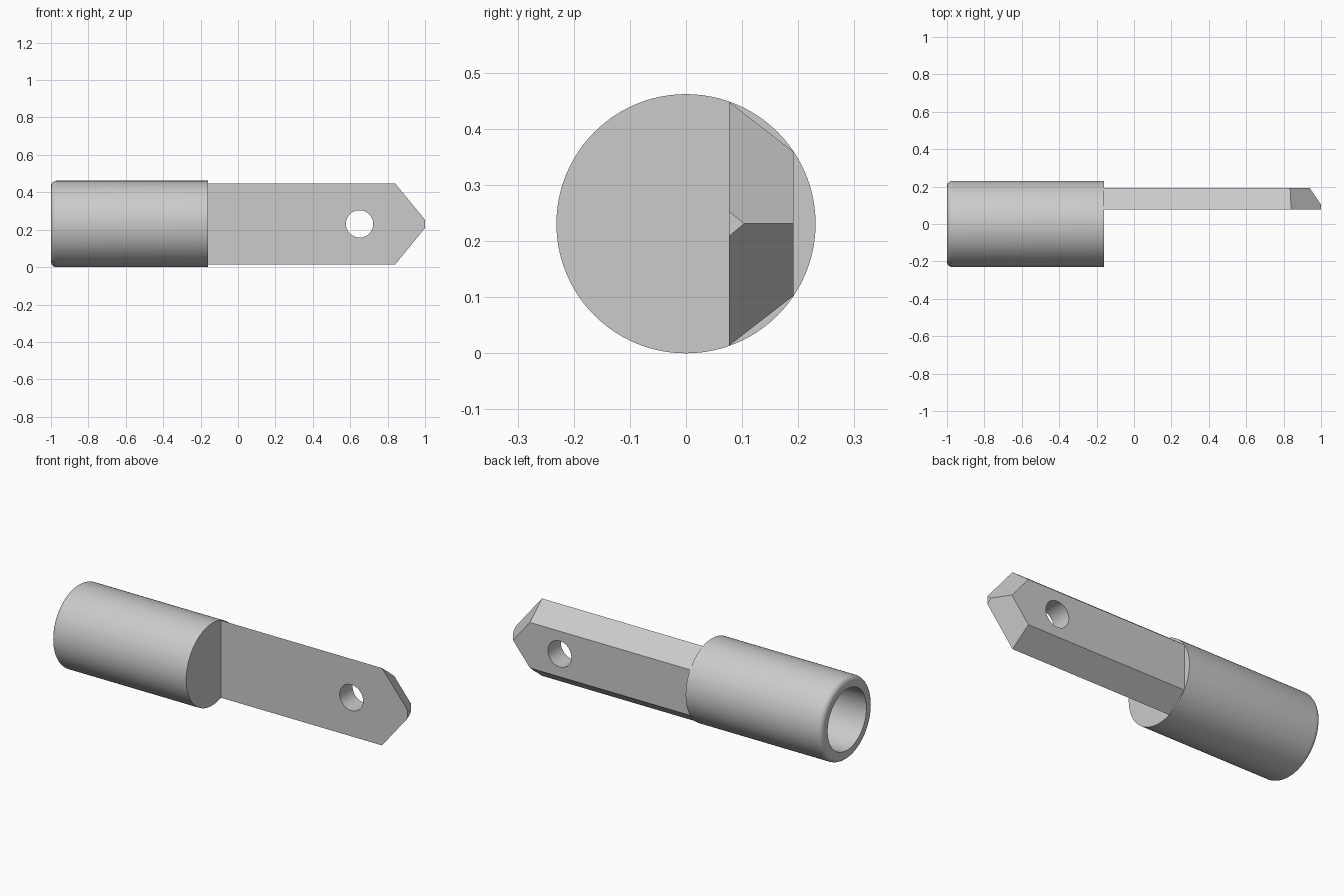
import bpy, bmesh, math
from mathutils import Vector, Matrix

cube = bpy.data.objects.get("Cube")
if cube:
    bpy.data.objects.remove(cube, do_unlink=True)

R = 0.231        # barrel radius, also the height of its axis
BORE = 0.172     # socket radius
JOIN = -0.16     # where the barrel meets the blade

steel = bpy.data.materials.new("grey_steel")
steel.use_nodes = True
steel.diffuse_color = (0.6, 0.6, 0.6, 1)
steel.node_tree.nodes["Principled BSDF"].inputs["Base Color"].default_value = (0.6, 0.6, 0.6, 1)


def make_object(name, bm):
    bmesh.ops.recalc_face_normals(bm, faces=bm.faces)
    mesh = bpy.data.meshes.new(name)
    bm.to_mesh(mesh)
    bm.free()
    obj = bpy.data.objects.new(name, mesh)
    bpy.context.collection.objects.link(obj)
    mesh.materials.append(steel)
    return obj


def select_only(obj):
    bpy.ops.object.select_all(action='DESELECT')
    obj.select_set(True)
    bpy.context.view_layer.objects.active = obj


# Barrel: lathed profile with a rounded rim and a blind socket
fillet = 0.03
profile = [(-0.32, 0), (-0.32, BORE), (-1, BORE)]
for i in range(7):
    a = math.radians(15 * i)
    profile.append((-1 + fillet * (1 - math.sin(a)), R - fillet * (1 - math.cos(a))))
profile[3:] = reversed([(-1 + fillet * (1 - math.sin(math.radians(15 * i))),
                         R - fillet * (1 - math.cos(math.radians(15 * i)))) for i in range(7)])
profile += [(JOIN, R), (JOIN, 0)]
bm = bmesh.new()
verts = [bm.verts.new((x, 0, R + r)) for x, r in profile]
edges = [bm.edges.new(pair) for pair in zip(verts, verts[1:])]
bmesh.ops.spin(bm, geom=verts + edges, cent=(0, 0, R), axis=(1, 0, 0),
               angle=math.tau, steps=96, use_merge=True)
bmesh.ops.remove_doubles(bm, verts=bm.verts, dist=0.0001)
barrel = make_object("barrel", bm)

# Blade: trapezoid bar, wide side to the front
FRONT, BACK = 0.077, 0.192
section = [(FRONT, -0.217), (BACK, -0.128), (BACK, 0.128), (FRONT, 0.217)]
bm = bmesh.new()
base = bm.faces.new([bm.verts.new((JOIN - 0.001, y, R + z)) for y, z in section])
ext = bmesh.ops.extrude_face_region(bm, geom=[base], use_keep_orig=True)
bmesh.ops.translate(bm, verts=[v for v in ext["geom"] if isinstance(v, bmesh.types.BMVert)],
                    vec=(1 - JOIN + 0.001, 0, 0))
# Two sloping cuts make the pointed tip
for side in (1, -1):
    cut = bmesh.ops.bisect_plane(bm, geom=bm.verts[:] + bm.edges[:] + bm.faces[:],
                                 plane_co=(1.018, FRONT, R),
                                 plane_no=Vector((1, 0.68, 0.82 * side)).normalized(),
                                 clear_outer=True)
    bmesh.ops.holes_fill(bm, edges=[e for e in bm.edges if e.is_boundary], sides=0)
blade = make_object("blade", bm)

# Round cross hole through the blade
bm = bmesh.new()
bmesh.ops.create_cone(bm, cap_ends=True, segments=48, radius1=0.073, radius2=0.073, depth=0.5,
                      matrix=Matrix.Translation((0.65, 0.13, R)) @ Matrix.Rotation(math.pi / 2, 4, 'X'))
cutter = make_object("hole_cutter", bm)
cutter.hide_render = True
mod = blade.modifiers.new("cross_hole", 'BOOLEAN')
mod.operation = 'DIFFERENCE'
mod.solver = 'EXACT'
mod.object = cutter
select_only(blade)
bpy.ops.object.modifier_apply(modifier=mod.name)
bpy.data.objects.remove(cutter, do_unlink=True)

# Smooth the round walls, keep the edges crisp
for obj in (barrel, blade):
    select_only(obj)
    bpy.ops.object.shade_smooth_by_angle(angle=math.radians(25))
